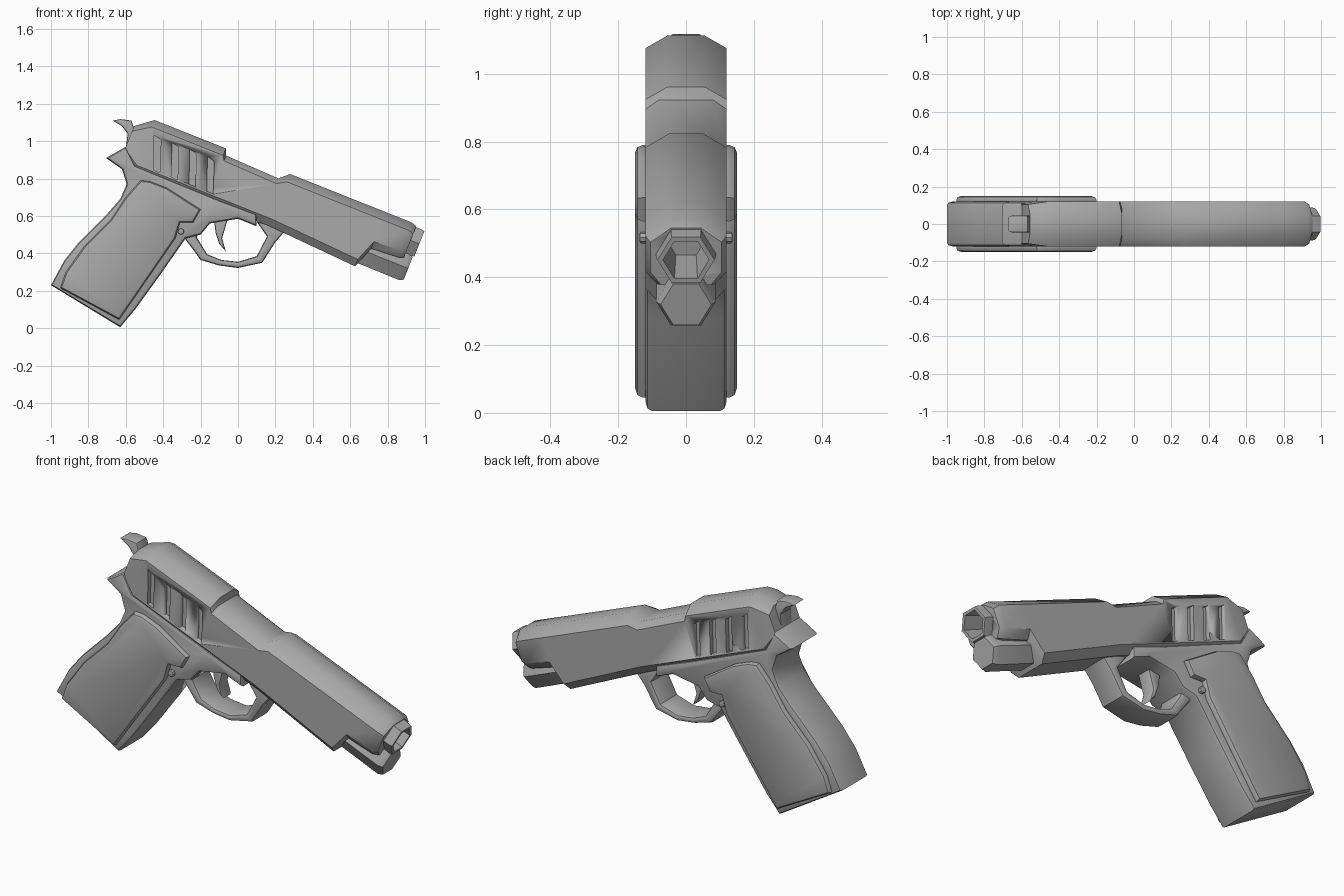
import bpy, bmesh, math
from mathutils import Vector

if "Cube" in bpy.data.objects:
    bpy.data.objects.remove(bpy.data.objects["Cube"], do_unlink=True)

GREY = (0.4, 0.4, 0.4, 1)
steel = bpy.data.materials.new("steel grey")
steel.use_nodes = True
steel.diffuse_color = GREY
steel.node_tree.nodes["Principled BSDF"].inputs["Base Color"].default_value = GREY

# Tilted barrel frame: u runs forward along the slide, v runs up from its top line
MUZZLE = Vector((0.957, 0, 0.554))
ALONG = Vector((0.929, 0, -0.37))
UP = Vector((0.37, 0, 0.929))


def tilt(u, y, v):
    return MUZZLE + ALONG * u + UP * v + Vector((0, y, 0))


def finish(name, bm, angle=40):
    bmesh.ops.recalc_face_normals(bm, faces=bm.faces)
    mesh = bpy.data.meshes.new(name)
    bm.to_mesh(mesh)
    bm.free()
    mesh.materials.append(steel)
    obj = bpy.data.objects.new(name, mesh)
    bpy.context.collection.objects.link(obj)
    bpy.ops.object.select_all(action="DESELECT")
    obj.select_set(True)
    bpy.context.view_layer.objects.active = obj
    bpy.ops.object.shade_smooth_by_angle(angle=math.radians(angle))
    return obj


def loft(name, rings, angle=40):
    """Skin a row of equal-sized rings and cap both ends."""
    bm = bmesh.new()
    rows = [[bm.verts.new(p) for p in ring] for ring in rings]
    count = len(rows[0])
    for a, b in zip(rows, rows[1:]):
        for i in range(count):
            j = (i + 1) % count
            bm.faces.new((a[i], a[j], b[j], b[i]))
    bm.faces.new(rows[0])
    bm.faces.new(rows[-1])
    return finish(name, bm, angle)


def prism(name, outline, y0, y1, bevel=0.0):
    """Extrude a side outline across y and soften the rims."""
    bm = bmesh.new()
    face = bm.faces.new([bm.verts.new((x, y0, z)) for x, z in outline])
    out = bmesh.ops.extrude_face_region(bm, geom=[face])
    verts = [g for g in out["geom"] if isinstance(g, bmesh.types.BMVert)]
    bmesh.ops.translate(bm, verts=verts, vec=(0, y1 - y0, 0))
    bmesh.ops.recalc_face_normals(bm, faces=bm.faces)
    if bevel:
        rims = [e for e in bm.edges if abs(e.verts[0].co.y - e.verts[1].co.y) < 1e-5]
        bmesh.ops.bevel(bm, geom=rims, offset=bevel, segments=2, profile=0.5,
                        affect="EDGES", clamp_overlap=True)
    return finish(name, bm)


def hexagon(u, v, r):
    return [tilt(u, r * math.cos(i * math.pi / 3), v + r * math.sin(i * math.pi / 3))
            for i in range(6)]


def cut(target, cutter):
    cutter.hide_render = True
    mod = target.modifiers.new("cut", "BOOLEAN")
    mod.operation = "DIFFERENCE"
    mod.solver = "EXACT"
    mod.object = cutter
    bpy.context.view_layer.objects.active = target
    # Keep the cut ahead of the smoothing step
    bpy.ops.object.modifier_move_to_index(modifier=mod.name, index=0)
    bpy.ops.object.modifier_apply(modifier=mod.name)
    bpy.data.objects.remove(cutter, do_unlink=True)


def slide_ring(u, top, bottom, half, flat, drop):
    right = [(flat, top), (half, top - drop), (half, bottom + 0.04), (half * 0.7, bottom)]
    left = [(-y, v) for y, v in reversed(right)]
    return [tilt(u, y, v) for y, v in right + left]


# Slide with lowered port and stepped underside: u, top, bottom, half width, flat, drop
stations = [
    (-1.60, -0.07, -0.24, 0.105, 0.05, 0.03),
    (-1.51, 0, -0.3, 0.12, 0.055, 0.04),
    (-1.10, 0, -0.3, 0.12, 0.055, 0.04),
    (-1.085, -0.035, -0.3, 0.12, 0.08, 0.03),
    (-0.78, -0.045, -0.3, 0.12, 0.08, 0.03),
    (-0.73, 0, -0.3, 0.12, 0.05, 0.045),
    (-0.225, 0, -0.33, 0.12, 0.05, 0.045),
    (-0.18, 0, -0.21, 0.12, 0.05, 0.045),
    (-0.03, 0, -0.2, 0.12, 0.05, 0.045),
    (0, -0.01, -0.19, 0.105, 0.045, 0.045),
]
slide = loft("slide", [slide_ring(*s) for s in stations])

# Grip serrations and bore cut into the slide
for side in (-1, 1):
    for i in range(4):
        x = -0.43 + i * 0.095
        z = 0.935 - 0.398 * x - 0.175
        slot = [(x - 0.022, z - 0.085), (x + 0.012, z - 0.1),
                (x + 0.018, z + 0.075), (x - 0.018, z + 0.1)]
        cut(slide, prism("slot_cutter", slot, side * 0.095, side * 0.15))
cut(slide, loft("bore_cutter", [hexagon(-0.13, -0.091, 0.075), hexagon(0.06, -0.091, 0.075)]))

# Barrel end and recoil plug
loft("barrel", [hexagon(-0.14, -0.091, 0.088), hexagon(0.03, -0.091, 0.088),
                hexagon(0.05, -0.091, 0.084), hexagon(0.05, -0.091, 0.068),
                hexagon(-0.12, -0.091, 0.06)])
loft("recoil_plug", [hexagon(-0.24, -0.235, 0.085), hexagon(0.02, -0.235, 0.088),
                     hexagon(0.043, -0.235, 0.075)], 50)

# Frame with beavertail and grip
prism("grip_frame", [
    (-0.55, 0.87), (-0.6, 0.97), (-0.705, 0.91), (-0.62, 0.85), (-0.595, 0.77),
    (-0.63, 0.69), (-0.7, 0.61), (-0.85, 0.46), (-0.93, 0.36), (-1, 0.23),
    (-0.63, 0.005), (-0.55, 0.1), (-0.42, 0.28), (-0.28, 0.48), (-0.2, 0.5),
    (-0.15, 0.56), (0, 0.585), (0.1, 0.545), (0.1, 0.61), (-0.1, 0.685)],
    -0.119, 0.119, 0.02)

# Grip panels and their screws
panel = [(-0.52, 0.79), (-0.47, 0.785), (-0.38, 0.75), (-0.2, 0.635), (-0.24, 0.565),
         (-0.31, 0.565), (-0.335, 0.48), (-0.635, 0.045), (-0.95, 0.215),
         (-0.92, 0.3), (-0.82, 0.44), (-0.68, 0.58), (-0.6, 0.7)]
pin = [(-0.305 + 0.017 * math.cos(i * math.pi / 4), 0.517 + 0.017 * math.sin(i * math.pi / 4))
       for i in range(8)]
for label, side in (("right", -1), ("left", 1)):
    prism(label + "_grip_panel", panel, side * 0.1, side * 0.15, 0.022)
    prism(label + "_grip_pin", pin, side * 0.1, side * 0.137, 0.005)

# Trigger guard, trigger and hammer
prism("trigger_guard", [
    (-0.3, 0.5), (-0.24, 0.42), (-0.2, 0.365), (-0.1, 0.335), (0, 0.322), (0.13, 0.35),
    (0.2, 0.46), (0.26, 0.53), (0.1, 0.57), (0.155, 0.49), (0.1, 0.385), (0, 0.355),
    (-0.09, 0.365), (-0.165, 0.395), (-0.22, 0.485), (-0.22, 0.53)], -0.075, 0.075, 0.014)
prism("trigger", [(-0.13, 0.6), (-0.12, 0.51), (-0.1, 0.45), (-0.065, 0.41),
                  (-0.085, 0.48), (-0.05, 0.6)], -0.04, 0.04, 0.01)
prism("hammer", [(-0.67, 1.11), (-0.63, 1.118), (-0.57, 1.11), (-0.55, 1.05),
                 (-0.53, 0.96), (-0.6, 0.96), (-0.59, 1.04), (-0.62, 1.08)],
      -0.045, 0.045, 0.008)
